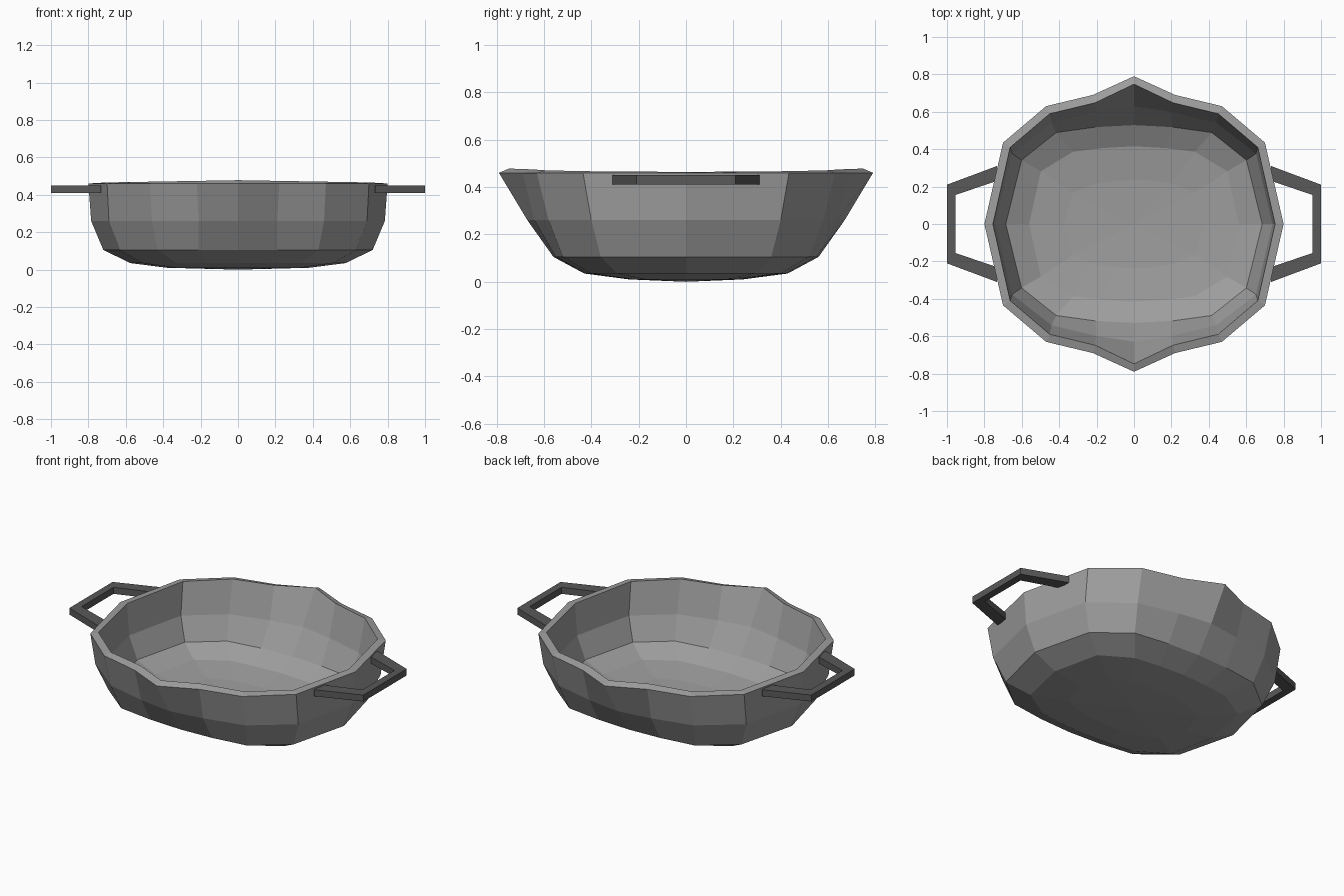
import bpy, bmesh

if "Cube" in bpy.data.objects:
    bpy.data.objects.remove(bpy.data.objects["Cube"])


def material(name, v):
    m = bpy.data.materials.new(name)
    m.diffuse_color = (v, v, v, 1)
    m.use_nodes = True
    m.node_tree.nodes["Principled BSDF"].inputs["Base Color"].default_value = m.diffuse_color
    return m


def make(name, bm, mat):
    bmesh.ops.recalc_face_normals(bm, faces=bm.faces)
    me = bpy.data.meshes.new(name)
    bm.to_mesh(me)
    bm.free()
    me.materials.append(mat)
    ob = bpy.data.objects.new(name, me)
    bpy.context.collection.objects.link(ob)
    return ob


body_mat = material("light grey metal", 0.34)
handle_mat = material("dark grey metal", 0.10)

# Bowl: one quadrant of each ring (from back spout to right side), mirrored
rings = [
    (0.46, [(0, .79), (.22, .69), (.47, .63), (.70, .435), (.80, 0)]),
    (0.26, [(0, .67), (.21, .64), (.46, .58), (.69, .40), (.785, 0)]),
    (0.105, [(0, .56), (.21, .55), (.43, .52), (.63, .36), (.72, 0)]),
    (0.035, [(0, .43), (.17, .42), (.33, .40), (.51, .29), (.575, 0)]),
    (0.01, [(0, .24), (.10, .235), (.20, .22), (.33, .17), (.38, 0)]),
]


def full_ring(q):
    right = q + [(x, -y) for x, y in q[-2::-1]]
    return right + [(-x, y) for x, y in right[-2:0:-1]]


bm = bmesh.new()
loops = [[bm.verts.new((x, y, z)) for x, y in full_ring(q)] for z, q in rings]
n = len(loops[0])
for a, b in zip(loops, loops[1:]):
    for i in range(n):
        j = (i + 1) % n
        bm.faces.new((a[i], a[j], b[j], b[i]))
centre = bm.verts.new((0, 0, 0))
for i in range(n):
    bm.faces.new((loops[-1][i], loops[-1][(i + 1) % n], centre))
bowl = make("bowl", bm, body_mat)
# make sure the normals point outward (down at the base)
if bowl.data.polygons[-1].normal.z > 0:
    bowl.data.flip_normals()
wall = bowl.modifiers.new("wall", "SOLIDIFY")
wall.thickness = 0.046
wall.offset = -1

# Handles: flat open trapezoid loops on both sides
outer = [(.733, .31), (1, .21), (1, -.21), (.733, -.31)]
inner = [(.735, .23), (.955, .155), (.955, -.155), (.735, -.23)]
for side, name in ((1, "right_handle"), (-1, "left_handle")):
    bm = bmesh.new()
    vo = [bm.verts.new((side * x, y, .41)) for x, y in outer]
    vi = [bm.verts.new((side * x, y, .41)) for x, y in inner]
    faces = [bm.faces.new((vo[i], vo[i + 1], vi[i + 1], vi[i])) for i in range(3)]
    ext = bmesh.ops.extrude_face_region(bm, geom=faces, use_keep_orig=True)
    top = [g for g in ext["geom"] if isinstance(g, bmesh.types.BMVert)]
    bmesh.ops.translate(bm, verts=top, vec=(0, 0, .04))
    make(name, bm, handle_mat)
